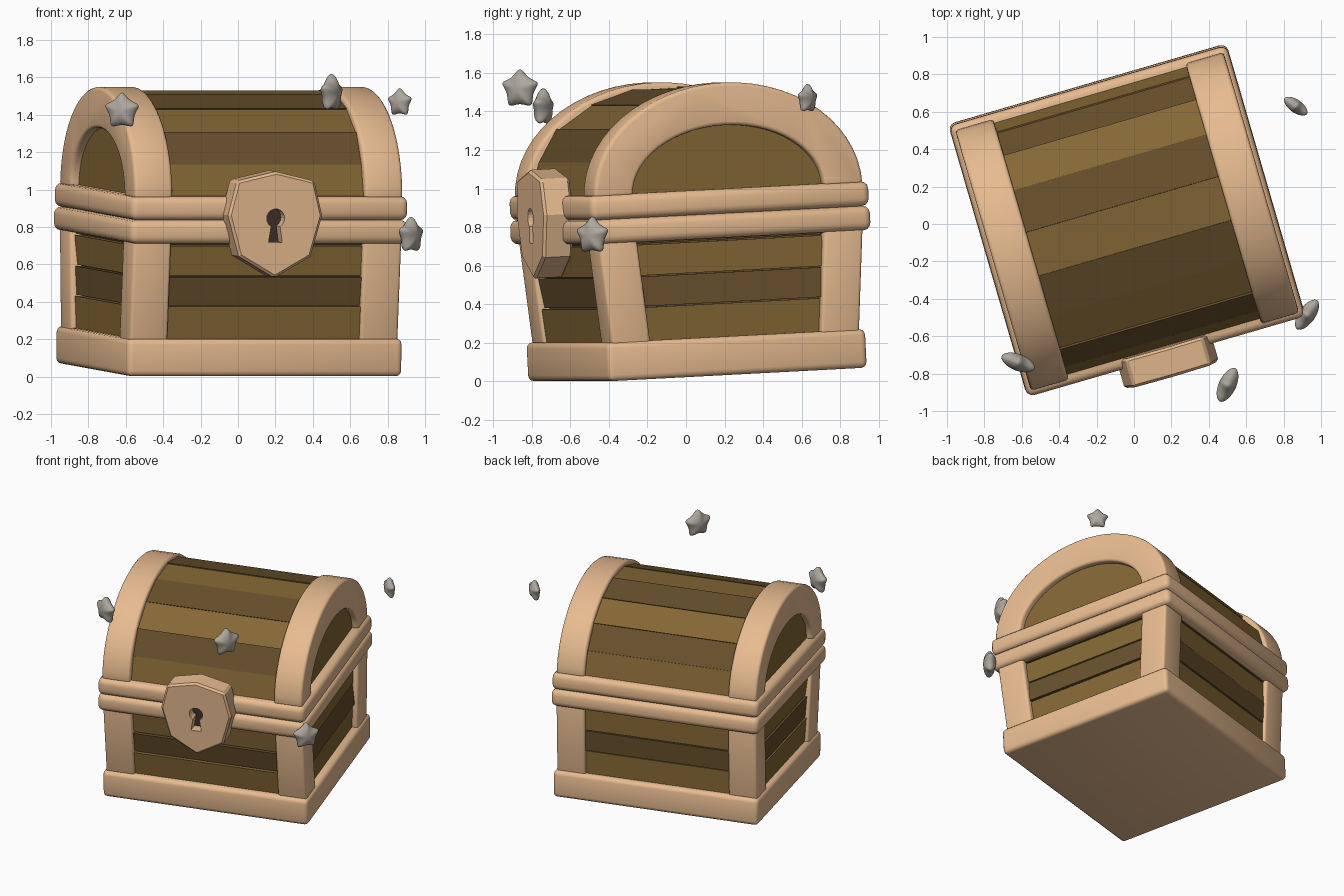
import bpy, bmesh, random
from math import sin, cos, pi, radians
from mathutils import Matrix

if "Cube" in bpy.data.objects:
    bpy.data.objects.remove(bpy.data.objects["Cube"])

random.seed(4)
# The whole chest is turned about z and tipped slightly forward
CHEST = (Matrix.Translation((-0.05, 0.06, 0.036))
         @ Matrix.Rotation(radians(16.2), 4, 'Z')
         @ Matrix.Rotation(radians(2.9), 4, 'X'))


def material(name, rgb):
    m = bpy.data.materials.new(name)
    m.diffuse_color = (*rgb, 1)
    m.use_nodes = True
    m.node_tree.nodes["Principled BSDF"].inputs["Base Color"].default_value = m.diffuse_color
    return m


TRIM = material("trim", (0.80, 0.50, 0.28))
WOODS = [material("light_wood", (0.23, 0.135, 0.035)),
         material("dark_wood", (0.135, 0.078, 0.025))]
GREY = material("star_grey", (0.42, 0.39, 0.34))
DARK = material("keyhole_dark", (0.05, 0.03, 0.025))


def finish(bm, name, mat, bevel=0.0, segments=3, matrix=CHEST, smooth=True):
    bmesh.ops.recalc_face_normals(bm, faces=bm.faces)
    if bevel:
        edges = [e for e in bm.edges if e.calc_face_angle(0) > 0.9]
        bmesh.ops.bevel(bm, geom=edges, offset=bevel, segments=segments,
                        profile=0.5, affect='EDGES', clamp_overlap=True)
    mesh = bpy.data.meshes.new(name)
    bm.to_mesh(mesh)
    bm.free()
    if smooth:
        mesh.polygons.foreach_set("use_smooth", [True] * len(mesh.polygons))
        mesh.set_sharp_from_angle(angle=radians(35))
    if mat:
        mesh.materials.append(mat)
    ob = bpy.data.objects.new(name, mesh)
    bpy.context.collection.objects.link(ob)
    ob.matrix_world = matrix
    return ob


def prism(name, pts, a, b, mat, axis='X', **kw):
    """Extrude a profile, (y, z) along x or (x, z) along y, from a to b."""
    bm = bmesh.new()
    place = (lambda p, d: (d, p[0], p[1])) if axis == 'X' else (lambda p, d: (p[0], d, p[1]))
    lo = [bm.verts.new(place(p, a)) for p in pts]
    hi = [bm.verts.new(place(p, b)) for p in pts]
    bm.faces.new(lo)
    bm.faces.new(hi[::-1])
    n = len(pts)
    for i in range(n):
        j = (i + 1) % n
        bm.faces.new((lo[i], lo[j], hi[j], hi[i]))
    return finish(bm, name, mat, **kw)


def rect(h, z0, z1):
    return [(-h, z0), (h, z0), (h, z1), (-h, z1)]


def arch(r, h, n=28, z=0.95):
    return [(r * cos(pi * i / n), z + h * sin(pi * i / n)) for i in range(n + 1)]


def depth(z):
    """Half depth of the flaring body at height z."""
    return 0.67 + 0.087 * (z - 0.2)


# Base slab and the two rounded rims
prism("base", rect(0.70, 0.0, 0.2), -0.765, 0.765, TRIM, bevel=0.03)
prism("lower_rim", rect(0.757, 0.712, 0.838), -0.775, 0.775, TRIM, bevel=0.038)
prism("upper_rim", rect(0.755, 0.838, 0.965), -0.772, 0.772, TRIM, bevel=0.038)

# Corner posts and arched lid bands
ring = arch(0.727, 0.565) + arch(0.515, 0.345)[::-1]
for sx in (-1, 1):
    side = "right" if sx > 0 else "left"
    for sy in (-1, 1):
        post = [(sy * (depth(z) - d), z) for z, d in
                ((0.15, 0), (0.15, 0.21), (0.75, 0.21), (0.75, 0))]
        prism(f"{'back' if sy > 0 else 'front'}_{side}_post", post,
              sx * 0.535, sx * 0.747, TRIM, bevel=0.018)
    prism(f"{side}_lid_band", ring, sx * 0.535, sx * 0.747, TRIM, bevel=0.02)

# Solid wooden cores of body and lid
core = [(-depth(0.1) + 0.06, 0.1), (depth(0.1) - 0.06, 0.1),
        (depth(0.8) - 0.06, 0.8), (-depth(0.8) + 0.06, 0.8)]
prism("body_core", core, -0.685, 0.685, WOODS[1], smooth=False)
prism("lid_core", arch(0.64, 0.47), -0.70, 0.70, WOODS[0])

# Horizontal body planks on all four sides
levels = [0.17, 0.375, 0.535, 0.70, 0.76]
for i in range(4):
    z0, z1 = levels[i] + 0.003, levels[i + 1] - 0.003
    mat = WOODS[i % 2]
    for s in (-1, 1):
        low, high = [random.uniform(0.015, 0.04) for _ in range(2)]
        front = [(s * 0.58, z0), (s * (depth(z0) - low), z0),
                 (s * (depth(z1) - high), z1), (s * 0.58, z1)]
        prism(f"{'back' if s > 0 else 'front'}_plank_{i}", front, -0.56, 0.56,
              mat, smooth=False)
        low, high = [random.uniform(0.02, 0.045) for _ in range(2)]
        flank = [(s * 0.65, z0), (s * (0.747 - low), z0),
                 (s * (0.747 - high), z1), (s * 0.65, z1)]
        prism(f"{'right' if s > 0 else 'left'}_plank_{i}", flank, -0.5, 0.5,
              mat, axis='Y', smooth=False)

# Lid planks laid around the arch
for i in range(9):
    t0, t1 = pi * i / 9, pi * (i + 1) / 9
    k0, k1 = [random.uniform(0.965, 1.0) for _ in range(2)]
    plank = [(0.71 * k * cos(t), 0.95 + 0.55 * k * sin(t))
             for t, k in ((t0, 0.85), (t0, k0), (t1, k1), (t1, 0.85))]
    prism(f"lid_plank_{i}", plank, -0.56, 0.56, WOODS[i % 2], smooth=False)

# Faceted lock plate with a keyhole pocket
half = [(0.215, 1.055), (0.262, 0.87), (0.20, 0.65)]
plate = [(0, 1.105)] + half + [(0, 0.535)] + [(-x, z) for x, z in half[::-1]]
lock = prism("lock_plate", plate, -0.70, -0.86, TRIM, axis='Y',
             bevel=0.014, segments=1, smooth=False)
hole = [(0.05 * cos(radians(a)), 0.855 + 0.05 * sin(radians(a))) for a in range(-60, 241, 20)]
hole += [(-0.038, 0.725), (0.038, 0.725)]
cutter = prism("keyhole_cutter", hole, -0.95, -0.78, None, axis='Y', smooth=False)
cutter.hide_render = True
cutter.hide_set(True)
cut = lock.modifiers.new("keyhole", 'BOOLEAN')
cut.operation = 'DIFFERENCE'
cut.object = cutter
prism("keyhole_inside", hole, -0.786, -0.77, DARK, axis='Y', smooth=False)


# Puffy five-pointed stars floating around the chest
def star(name, loc, angle, r):
    bm = bmesh.new()

    def loop(scale, y):
        return [bm.verts.new((scale * q * sin(pi * i / 5), y, scale * q * cos(pi * i / 5)))
                for i in range(10) for q in [r * (1.2 if i % 2 == 0 else 0.60)]]
    rim = loop(1, 0)
    for s in (-1, 1):
        mid = loop(0.62, s * 0.30 * r)
        tip = bm.verts.new((0, s * 0.42 * r, 0))
        for i in range(10):
            j = (i + 1) % 10
            bm.faces.new((rim[i], rim[j], mid[j], mid[i]))
            bm.faces.new((mid[i], mid[j], tip))
    mat = Matrix.Translation(loc) @ Matrix.Rotation(radians(angle), 4, 'Z')
    ob = finish(bm, name, GREY, matrix=mat, smooth=False)
    ob.data.polygons.foreach_set("use_smooth", [True] * len(ob.data.polygons))
    sub = ob.modifiers.new("puff", 'SUBSURF')
    sub.levels = sub.render_levels = 2


star("front_left_star", (-0.62, -0.74, 1.42), -21, 0.118)
star("front_right_star", (0.50, -0.86, 1.515), 65, 0.123)
star("side_star", (0.925, -0.485, 0.755), 55, 0.118)
star("back_right_star", (0.865, 0.63, 1.465), -35, 0.092)
